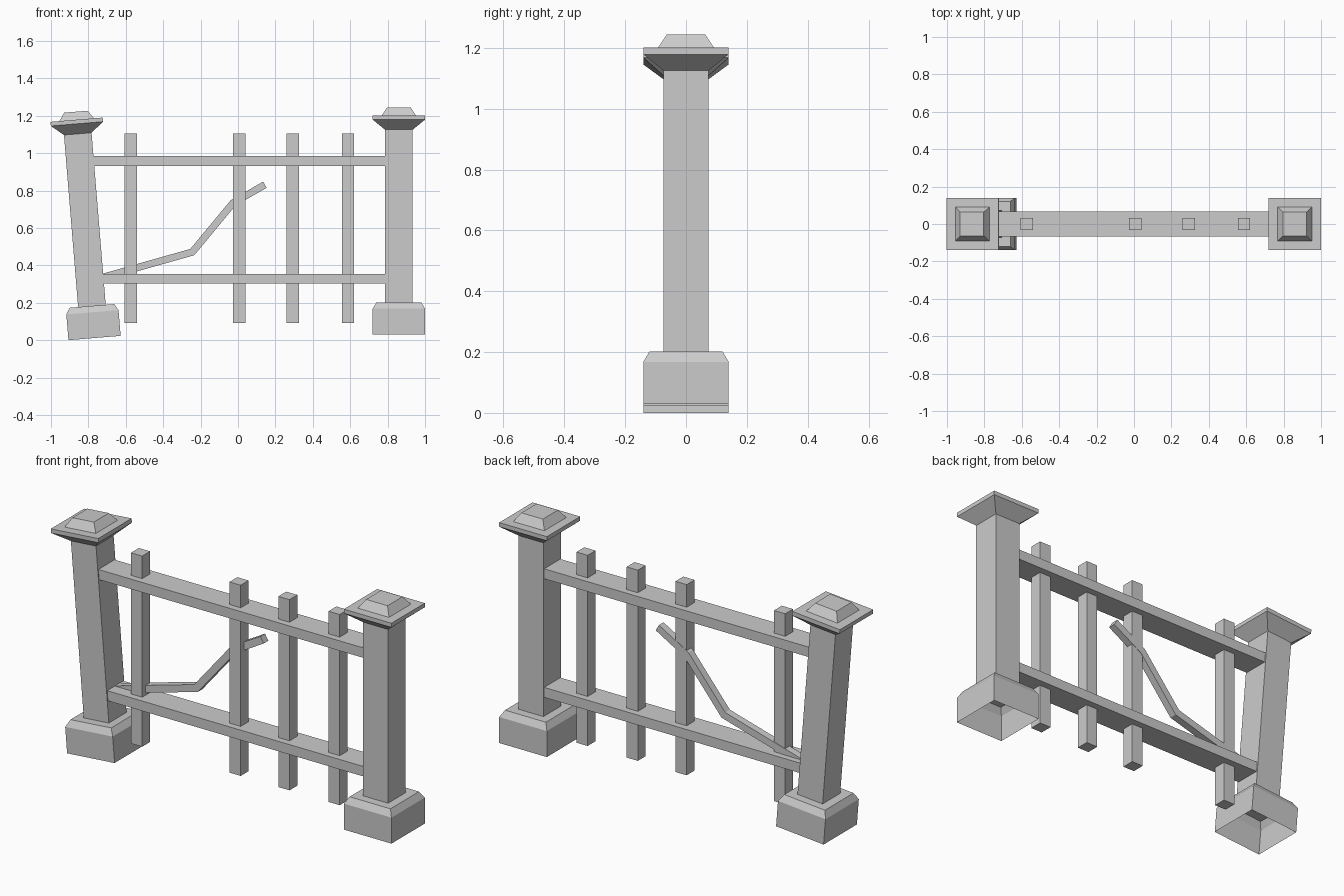
import bpy, bmesh, math
from mathutils import Vector

if "Cube" in bpy.data.objects:
    bpy.data.objects.remove(bpy.data.objects["Cube"])


def finish(name, bm):
    bmesh.ops.recalc_face_normals(bm, faces=bm.faces)
    me = bpy.data.meshes.new(name)
    bm.to_mesh(me)
    bm.free()
    ob = bpy.data.objects.new(name, me)
    bpy.context.collection.objects.link(ob)
    return ob


def loft(name, rings, cap_start=True):
    # Join a sequence of four-cornered rings into a skin
    bm = bmesh.new()
    loops = [[bm.verts.new(p) for p in r] for r in rings]
    for a, b in zip(loops, loops[1:]):
        for i in range(4):
            j = (i + 1) % 4
            bm.faces.new((a[i], a[j], b[j], b[i]))
    if cap_start:
        bm.faces.new(loops[0][::-1])
    bm.faces.new(loops[-1])
    ob = finish(name, bm)
    if not cap_start:
        # open bottom: make sure normals face outward
        me = ob.data
        if me.polygons[0].normal.dot(me.polygons[0].center * Vector((1, 1, 0))) < 0:
            me.flip_normals()
    return ob


def square(h, z):
    return [(-h, -h, z), (h, -h, z), (h, h, z), (-h, h, z)]


def box(name, x0, x1, hy, z0, z1):
    return loft(name, [[(x0, -hy, z), (x1, -hy, z), (x1, hy, z), (x0, hy, z)]
                       for z in (z0, z1)])


# Posts: plinth (open underneath), shaft and flared cap; the left one leans
POST = [(0.14, 0), (0.14, 0.138), (0.12, 0.172), (0.074, 0.172), (0.074, 1.095),
        (0.14, 1.149), (0.14, 1.171), (0.092, 1.171), (0.063, 1.214)]
for name, x, z, lean in (("right_post", 0.86, 0.03, 0),
                         ("left_post", -0.767, 0.0115, -4.7)):
    post = loft(name, [square(h, pz) for h, pz in POST], cap_start=False)
    post.location = (x, 0, z)
    post.rotation_euler.y = math.radians(lean)

# Horizontal rails, ends tucked into the posts
box("upper_rail", -0.79, 0.80, 0.068, 0.932, 0.985)
box("lower_rail", -0.74, 0.80, 0.068, 0.302, 0.355)

# Upright pickets (one is missing from the row)
for i, x in enumerate((-0.573, 0.006, 0.293, 0.588)):
    box(f"picket_{i + 1}", x - 0.033, x + 0.033, 0.033, 0.092, 1.105)

# Bent broken bar with mitred corners
path = [Vector(p) for p in ((-0.74, 0.331), (-0.244, 0.471), (-0.027, 0.733), (0.144, 0.831))]
dirs = [(b - a).normalized() for a, b in zip(path, path[1:])]
rings = []
for i, p in enumerate(path):
    d0, d1 = dirs[max(i - 1, 0)], dirs[min(i, len(dirs) - 1)]
    t = (d0 + d1).normalized()
    n = Vector((-t.y, t.x)) * 0.019 / t.dot(d1)
    a, b = p - n, p + n
    rings.append([(a.x, -0.004, a.y), (a.x, 0.035, a.y), (b.x, 0.035, b.y), (b.x, -0.004, b.y)])
loft("bent_bar", rings)
